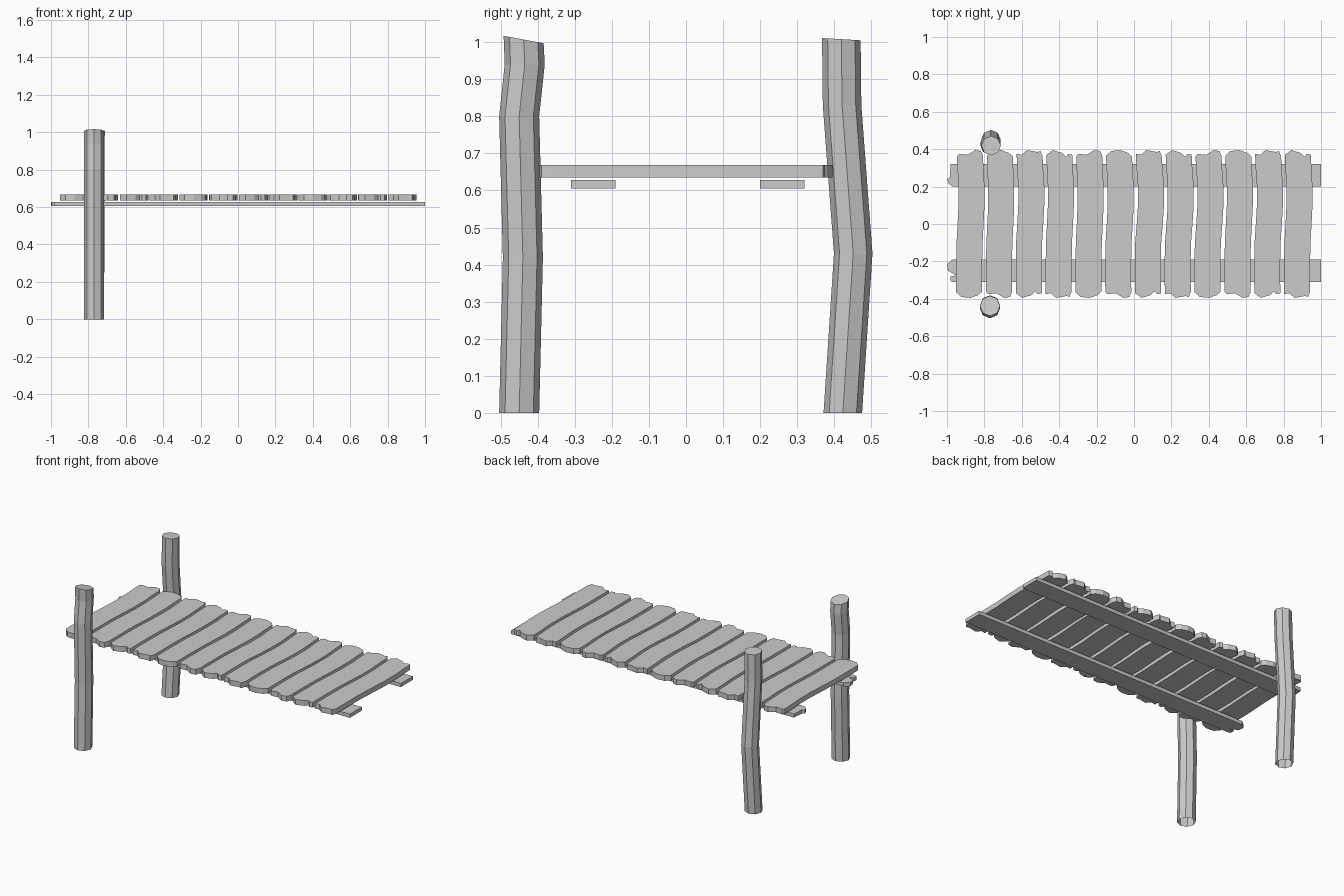
import bpy, bmesh, math, random

if "Cube" in bpy.data.objects:
    bpy.data.objects.remove(bpy.data.objects["Cube"])

random.seed(4)


def make_object(name, bm):
    bmesh.ops.recalc_face_normals(bm, faces=bm.faces)
    mesh = bpy.data.meshes.new(name)
    bm.to_mesh(mesh)
    bm.free()
    ob = bpy.data.objects.new(name, mesh)
    bpy.context.collection.objects.link(ob)
    return ob


def slab(name, outline, z0, z1):
    """Extrude a flat outline between two heights."""
    bm = bmesh.new()
    face = bm.faces.new([bm.verts.new((x, y, z0)) for x, y in outline])
    ext = bmesh.ops.extrude_face_region(bm, geom=[face])
    for v in ext["geom"]:
        if isinstance(v, bmesh.types.BMVert):
            v.co.z = z1
    return make_object(name, bm)


# worn plank ends: (fraction of width, y distance from centre)
ENDS = [
    [(-.5, .36), (-.42, .375), (-.1, .37), (.2, .395), (.42, .39), (.5, .365)],
    [(-.5, .365), (-.3, .39), (.05, .395), (.35, .38), (.5, .36)],
    [(-.5, .375), (-.3, .37), (-.1, .395), (.3, .385), (.42, .39), (.5, .36)],
    [(-.5, .37), (-.25, .395), (.1, .38), (.25, .36), (.35, .375), (.5, .37)],
]
# gentle sideways bend along each plank: (y, x shift)
BEND = [(.3, .003), (.2, .010), (.1, .010), (0, .004), (-.1, -.003), (-.2, -.005), (-.3, -.005)]

# deck planks
WIDTH = .139
for i in range(12):
    cx = -.877 + i * .1594
    k = random.uniform(.7, 1.2)
    top, bottom = ENDS[i % 4], ENDS[(i * 3 + 1) % 4]
    pts = [(cx + f * WIDTH, y) for f, y in top]
    pts += [(cx + WIDTH / 2 + s * k, y) for y, s in BEND]
    pts += [(cx - .004 + f * WIDTH, -y) for f, y in reversed(bottom)]
    pts += [(cx - WIDTH / 2 + s * k, y) for y, s in reversed(BEND)]
    slab(f"deck_plank_{i + 1}", pts, .635, .668)

# support rails with splintered left ends
slab("back_rail", [(1, .2), (1, .32), (-.98, .32), (-.985, .25), (-1, .24),
                   (-.99, .215), (-.97, .2)], .605, .628)
slab("front_rail", [(1, -.31), (1, -.19), (-.97, -.19), (-1, -.215), (-.995, -.25),
                    (-.95, -.275), (-.98, -.28), (-.98, -.305), (-.97, -.31)], .605, .628)


def post(name, rings, r, tilt):
    """Eight-sided crooked post, open underneath; rings are (x, y, z)."""
    bm = bmesh.new()
    loops = []
    for n, (x, y, z) in enumerate(rings):
        slope = tilt if n == len(rings) - 1 else 0
        ring = []
        for j in range(8):
            a = j * math.pi / 4
            ring.append(bm.verts.new((x + r * math.cos(a), y + r * math.sin(a),
                                      z + slope * math.sin(a))))
        loops.append(ring)
    for lo, hi in zip(loops, loops[1:]):
        for j in range(8):
            m = (j + 1) % 8
            bm.faces.new((lo[j], lo[m], hi[m], hi[j]))
    bm.faces.new(loops[-1])
    return make_object(name, bm)


# mooring posts
post("front_post", [(-.77, -.45, 0), (-.77, -.44, .42), (-.77, -.45, .8),
                    (-.77, -.435, .94), (-.77, -.438, 1.007)], .054, -.01)
post("back_post", [(-.77, .423, 0), (-.765, .451, .43), (-.767, .421, .83),
                   (-.764, .419, 1.008)], .052, -.003)
